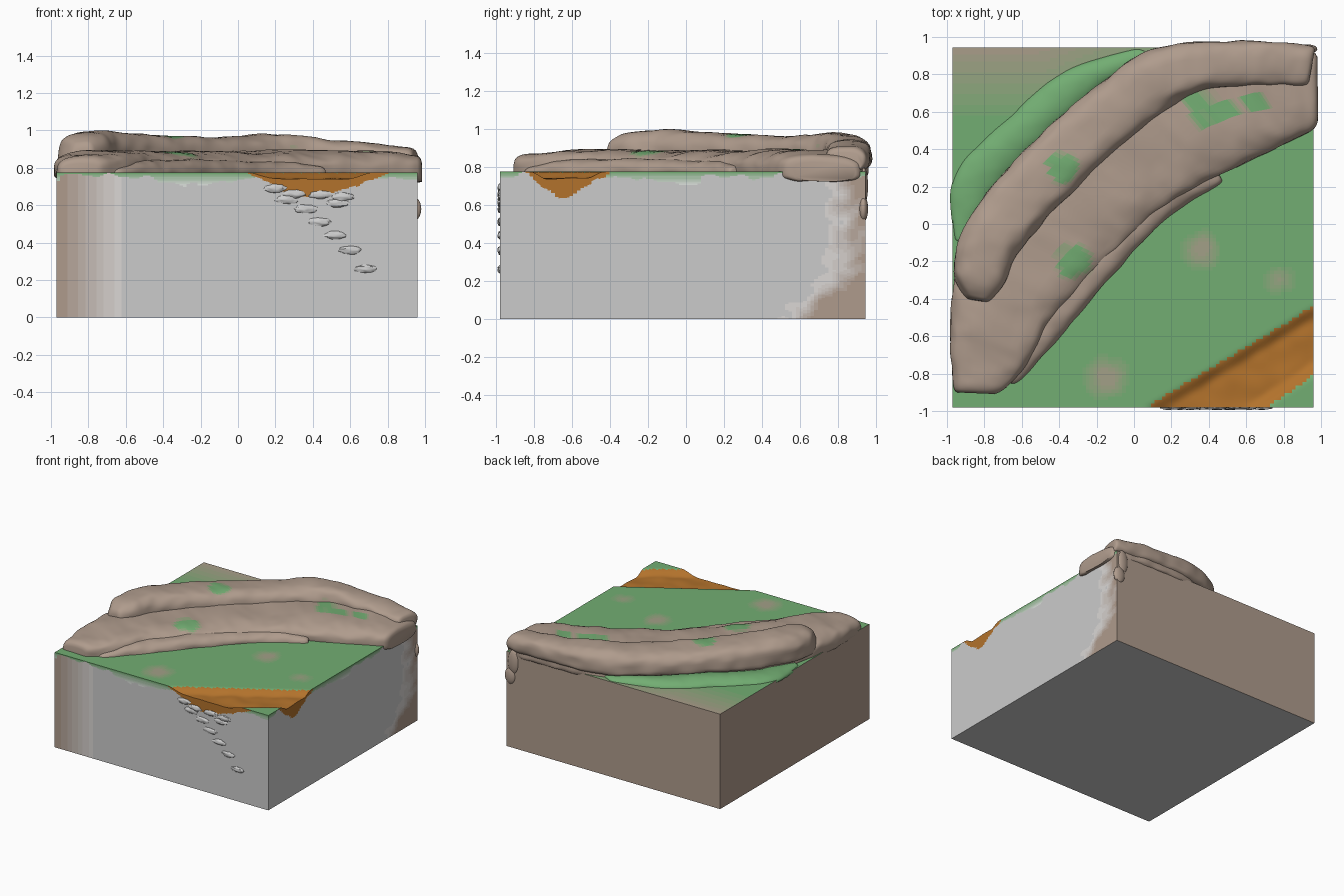
import bpy, bmesh, math
from mathutils import Vector, noise

if "Cube" in bpy.data.objects:
    bpy.data.objects.remove(bpy.data.objects["Cube"])

ROCK, GRASS, GREY, EARTH = (.43, .33, .265), (.17, .42, .17), (.8, .8, .8), (.45, .17, .025)
NAMES = {ROCK: "rock", GRASS: "grass", GREY: "stone", EARTH: "earth"}


def clamp(v):
    return max(0.0, min(1.0, v))


def paint(obj, rule):
    """Give every face a blended colour; rule(centre, normal) -> (a, b, amount)."""
    slots = {}
    for p in obj.data.polygons:
        a, b, t = rule(p.center, p.normal)
        step = round(clamp(t) * 8)
        key = f"{NAMES[a]}_{NAMES[b]}_{step}"
        if key not in slots:
            m = bpy.data.materials.get(key) or bpy.data.materials.new(key)
            m.diffuse_color = [x + (y - x) * step / 8 for x, y in zip(a, b)] + [1]
            m.use_nodes = True
            m.node_tree.nodes["Principled BSDF"].inputs["Base Color"].default_value = m.diffuse_color
            slots[key] = len(obj.data.materials)
            obj.data.materials.append(m)
        p.material_index = slots[key]


def finish(bm, name, angle):
    bmesh.ops.recalc_face_normals(bm, faces=bm.faces)
    me = bpy.data.meshes.new(name)
    bm.to_mesh(me)
    bm.free()
    ob = bpy.data.objects.new(name, me)
    bpy.context.collection.objects.link(ob)
    bpy.ops.object.select_all(action='DESELECT')
    ob.select_set(True)
    bpy.context.view_layer.objects.active = ob
    bpy.ops.object.shade_smooth_by_angle(angle=math.radians(angle))
    return ob


def spot(c, spots, soft):
    """1 inside any round patch, fading to 0 over the soft width."""
    best = 0
    for x, y, r in spots:
        d = math.hypot(c.x - x, c.y - y) + .03 * noise.noise(Vector((c.x, c.y, 0)) * 12)
        best = max(best, clamp((r - d) / soft + .5))
    return best


# Block with a shallow channel across the front right corner
X0, X1, Y0, Y1, H = -.97, .96, -.98, .945, .775


def channel(x, y):
    return min(.604 * (x - .05) - (y + .98), (y + .98) - .667 * (x - .72))


bm = bmesh.new()
bmesh.ops.create_cube(bm, size=1)
bmesh.ops.subdivide_edges(bm, edges=bm.edges[:], cuts=99, use_grid_fill=True)
for v in bm.verts:
    x = X0 + (v.co.x + .5) * (X1 - X0)
    y = Y0 + (v.co.y + .5) * (Y1 - Y0)
    u = v.co.z + .5
    s = clamp(channel(x, y) / .09)
    dip = s * s * (3 - 2 * s) * (.035 + .008 * noise.noise(Vector((x * 9, y * 9, 0))))
    v.co = (x, y, u * (H - dip))
block = finish(bm, "ground_block", 40)


def ground_colour(c, n):
    if n.z > .5:
        if channel(c.x, c.y) > .01:
            return GRASS, EARTH, 1
        t = spot(c, [(.36, -.14, .07), (.78, -.3, .04), (-.15, -.82, .08)], .1) * .8
        corner = (c.y - .55) / .45 - max(0, c.x + .5) * .9
        return GRASS, ROCK, max(t, corner)
    if n.z < -.5:
        return GREY, ROCK, 0
    if n.x < -.5 or n.y > .5:
        return GREY, ROCK, 1
    rag = .04 * noise.noise(c * 14)
    if n.y < -.5:
        depth = min((c.x - .05) * .55, (.8 - c.x) * .4, .125)
        if H - c.z < depth + rag * .6:
            return GREY, EARTH, 1
        drip = .02 + .045 * math.exp(-((c.x + .25) / .22) ** 2)
        wear = max((-.55 - c.x) / .38, (.16 - c.z) * 1.5 - .1 - max(0, c.x) * .3)
    else:
        depth = min((c.y + .87) * .6, (-.4 - c.y) * .6, .13)
        if H - c.z < depth + rag * .6:
            return GREY, EARTH, 1
        drip = .02 + .045 * math.exp(-(c.y / .16) ** 2)
        wear = (c.y - .72 + rag * 2 + max(0, .25 - c.z)) / .2
    if H - c.z < drip + rag:
        return GRASS, GREY, (H - c.z) / .08
    return GREY, ROCK, wear


paint(block, ground_colour)


# Rounded rock bands lofted between an inner and an outer edge
def spline(rows, t):
    f = t * (len(rows) - 1)
    i = min(int(f), len(rows) - 2)
    f -= i
    p = [rows[max(0, min(len(rows) - 1, i + k))] for k in (-1, 0, 1, 2)]
    return [.5 * (2 * b + (c - a) * f + (2 * a - 5 * b + 4 * c - d) * f * f
                  + (3 * b - a - 3 * c + d) * f ** 3) for a, b, c, d in zip(*p)]


def band(name, rows, base, under, power, rough, rule, n=150, m=44):
    """rows: inner x, inner y, outer x, outer y, top height."""
    bm = bmesh.new()
    rings = []
    for i in range(n + 1):
        t = i / n
        ix, iy, ox, oy, top = spline(rows, t)
        e = clamp(min(t, 1 - t) / .045)
        end = .55 + .45 * math.sqrt(1 - (1 - e) ** 2)
        mid = Vector(((ix + ox) / 2, (iy + oy) / 2, 0))
        half = Vector(((ox - ix) / 2, (oy - iy) / 2, 0))
        ring = []
        for k in range(m):
            a = 2 * math.pi * k / m
            c, s = math.cos(a), math.sin(a)
            u = math.copysign(abs(c) ** power, c)
            w = math.copysign(abs(s) ** power, s)
            z = base + w * ((top - base) * end if w > 0 else under)
            p = mid + half * u * (.6 + .4 * end) + Vector((0, 0, z))
            q = Vector((p.x * 5, p.y * 5, p.z * 8))
            p.z += rough * (noise.noise(q) + .4 * noise.noise(q * 2.7))
            p += half.normalized() * rough * .9 * noise.noise(q * 1.7 + Vector((7, 3, 1)))
            ring.append(bm.verts.new(p))
        rings.append(ring)
    for a, b in zip(rings, rings[1:]):
        for k in range(m):
            bm.faces.new((a[k], a[k - 1], b[k - 1], b[k]))
    bm.faces.new(rings[0])
    bm.faces.new(rings[-1])
    paint(finish(bm, name, 50), rule)


PATCHES = [(-.38, .31, .09), (-.32, -.2, .09), (.36, .62, .08), (.46, .61, .08), (.66, .66, .06)]


def rock_colour(c, n):
    return ROCK, GRASS, spot(c, PATCHES, .03) * (n.z > .3)


band("lower_rock_shelf", [
    (-.72, -.91, -.96, -.90, .85), (-.58, -.76, -.985, -.6, .885), (-.42, -.5, -.95, -.25, .89),
    (-.16, -.22, -.82, .1, .885), (.12, .05, -.5, .42, .885), (.38, .22, -.1, .78, .89),
    (.68, .37, .2, .93, .89), (.88, .46, .6, .96, .89), (.985, .53, .98, .93, .865)],
    .775, .05, .6, .013, rock_colour)

band("upper_rock_ridge", [
    (-.78, -.42, -.9, -.40, .92), (-.70, -.33, -.96, -.25, .98), (-.58, -.10, -.90, .0, .995),
    (-.28, .22, -.62, .36, .97), (.03, .50, -.22, .72, .965), (.33, .70, .12, .94, .975),
    (.65, .74, .62, .975, .935), (.93, .73, .97, .95, .91)],
    .84, .06, .62, .012, rock_colour)

band("front_rock_apron", [
    (-.64, -.86, -.8, -.8, .80), (-.46, -.68, -.62, -.56, .835), (-.24, -.42, -.4, -.28, .845),
    (.02, -.12, -.14, .02, .84), (.24, .08, .1, .22, .835), (.48, .22, .4, .36, .81)],
    .765, .03, .8, .01, rock_colour)

# Low grassy bank behind the ridge
band("back_grass_bank", [
    (-.9, -.12, -.96, -.08, .785), (-.72, .2, -.96, .26, .815), (-.42, .5, -.66, .58, .825),
    (-.12, .76, -.36, .82, .82), (.15, .88, .02, .94, .79)],
    .765, .03, 1.0, .006, lambda c, n: (GRASS, ROCK, 0))

# Stepping ledges down the front face
bm = bmesh.new()
for i, (x, z) in enumerate([(.2, .69), (.3, .66), (.44, .655), (.56, .645), (.26, .63), (.53, .61),
                            (.36, .58), (.44, .51), (.52, .44), (.6, .36), (.68, .26)]):
    made = bmesh.ops.create_icosphere(bm, subdivisions=3, radius=1)["verts"]
    for v in made:
        q = v.co.copy()
        r = 1 + .3 * noise.noise(q * 2 + Vector((i * 5, 0, 0)))
        v.co = Vector((x + q.x * .06 * r, Y0 + q.y * .013 * r, z + q.z * .022 * r))
finish(bm, "front_ledges", 45)

# Bulging rock at the back right corner
bm = bmesh.new()
for x, z, r in [(.9, .7, .1), (.93, .58, .07)]:
    for v in bmesh.ops.create_icosphere(bm, subdivisions=3, radius=1)["verts"]:
        q = v.co.copy()
        v.co = Vector((x + q.x * .05, Y1 - .01 + q.y * .025, z + q.z * r))
paint(finish(bm, "back_corner_bulge", 45), rock_colour)
